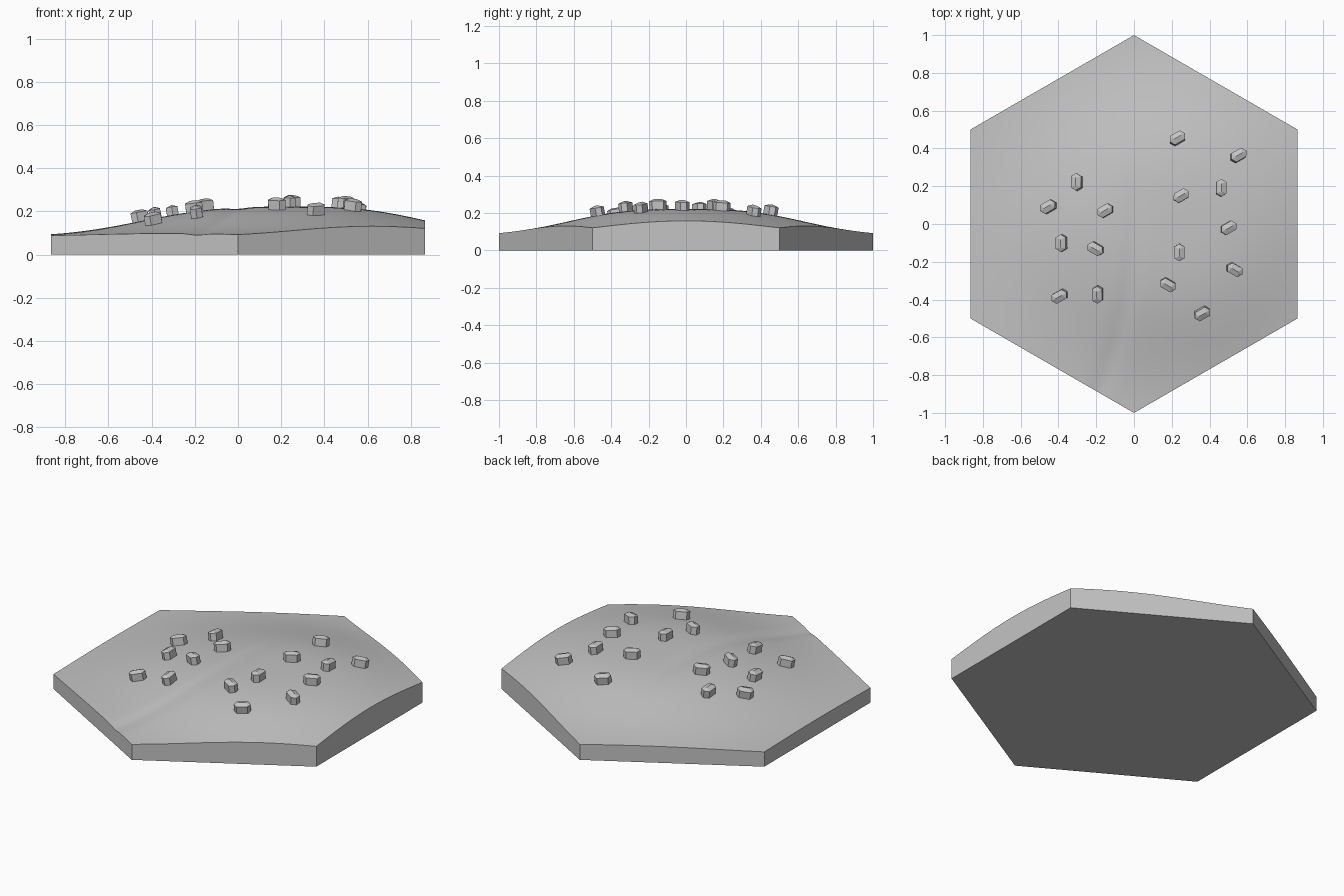
import bpy, bmesh, math
from mathutils import Vector, Matrix

cube = bpy.data.objects.get("Cube")
if cube:
    bpy.data.objects.remove(cube, do_unlink=True)

grey = bpy.data.materials.new("stone_grey")
grey.use_nodes = True
colour = (0.55, 0.55, 0.55, 1)
grey.diffuse_color = colour
grey.node_tree.nodes["Principled BSDF"].inputs["Base Color"].default_value = colour


def ground(x, y):
    """Height of the hill, with a shallow gully running to the front edge."""
    dx = x - 0.25
    if dx < 0:
        dx *= 0.9
    r = math.hypot(dx, y)
    hill = 0.085 + 0.137 * math.exp(-r ** 3 / 0.374)
    gully_x = -0.24 * min(y, 0) ** 2
    fade = 1 / (1 + math.exp((y - 0.2) * 12))
    gully = 0.007 * fade * math.exp(-((x - gully_x) / 0.05) ** 2)
    return hill - gully


def ground_normal(x, y, d=0.03):
    return Vector((ground(x - d, y) - ground(x + d, y),
                   ground(x, y - d) - ground(x, y + d), 2 * d)).normalized()


def finish(bm, name):
    bmesh.ops.recalc_face_normals(bm, faces=bm.faces)
    mesh = bpy.data.meshes.new(name)
    bm.to_mesh(mesh)
    bm.free()
    mesh.materials.append(grey)
    return mesh


def add_object(mesh, name):
    ob = bpy.data.objects.new(name, mesh)
    bpy.context.collection.objects.link(ob)
    return ob


# Hexagonal hill tile: subdivided fan on top, straight walls, flat base
bm = bmesh.new()
centre = bm.verts.new((0, 0, 0))
rim = []
for k in range(6):
    a = math.radians(90 + 60 * k)
    rim.append(bm.verts.new((math.cos(a), math.sin(a), 0)))
for k in range(6):
    bm.faces.new((centre, rim[k], rim[(k + 1) % 6]))
bmesh.ops.subdivide_edges(bm, edges=bm.edges[:], cuts=31, use_grid_fill=True)
border = [e for e in bm.edges if e.is_boundary]
for v in bm.verts:
    v.co.z = ground(v.co.x, v.co.y)
walls = bmesh.ops.extrude_edge_only(bm, edges=border)
base = [g for g in walls["geom"] if isinstance(g, bmesh.types.BMVert)]
for v in base:
    v.co.z = 0
bm.faces.new(sorted(base, key=lambda v: math.atan2(v.co.y, v.co.x)))
hill = add_object(finish(bm, "hill_tile"), "hill_tile")
bpy.ops.object.select_all(action='DESELECT')
hill.select_set(True)
bpy.context.view_layer.objects.active = hill
bpy.ops.object.shade_smooth_by_angle(angle=math.radians(30))

# Stone: long six-sided block with a low hipped top
bm = bmesh.new()
outline = [(0.046, 0), (0.03, 0.027), (-0.03, 0.027),
           (-0.046, 0), (-0.03, -0.027), (0.03, -0.027)]
low = [bm.verts.new((x, y, -0.025)) for x, y in outline]
top = [bm.verts.new((x, y, 0.043)) for x, y in outline]
r1, r2 = (bm.verts.new((x, 0, 0.054)) for x in (0.02, -0.02))
bm.faces.new(low)
for k in range(6):
    n = (k + 1) % 6
    bm.faces.new((low[k], low[n], top[n], top[k]))
for tri in ((0, 1, r1), (5, 0, r1), (2, 3, r2), (3, 4, r2)):
    bm.faces.new((top[tri[0]], top[tri[1]], tri[2]))
bm.faces.new((top[1], top[2], r2, r1))
bm.faces.new((top[4], top[5], r1, r2))
stone_mesh = finish(bm, "stone")

# Stones scattered over the hill, grouped by heading and leaning with the slope
layout = {
    30: [(0.23, 0.45), (0.55, 0.36), (0.25, 0.15), (0.5, -0.02), (0.36, -0.47),
         (-0.45, 0.09), (-0.15, 0.07), (-0.39, -0.38)],
    90: [(0.46, 0.19), (0.24, -0.15), (-0.3, 0.22), (-0.38, -0.1), (-0.19, -0.37)],
    150: [(0.53, -0.24), (0.18, -0.32), (-0.2, -0.13)],
}
for heading, spots in layout.items():
    for x, y in spots:
        lean = Vector((0, 0, 1)).rotation_difference(ground_normal(x, y))
        stone = add_object(stone_mesh, "stone")
        stone.matrix_world = (Matrix.Translation((x, y, ground(x, y)))
                              @ lean.to_matrix().to_4x4()
                              @ Matrix.Rotation(math.radians(heading), 4, 'Z'))
